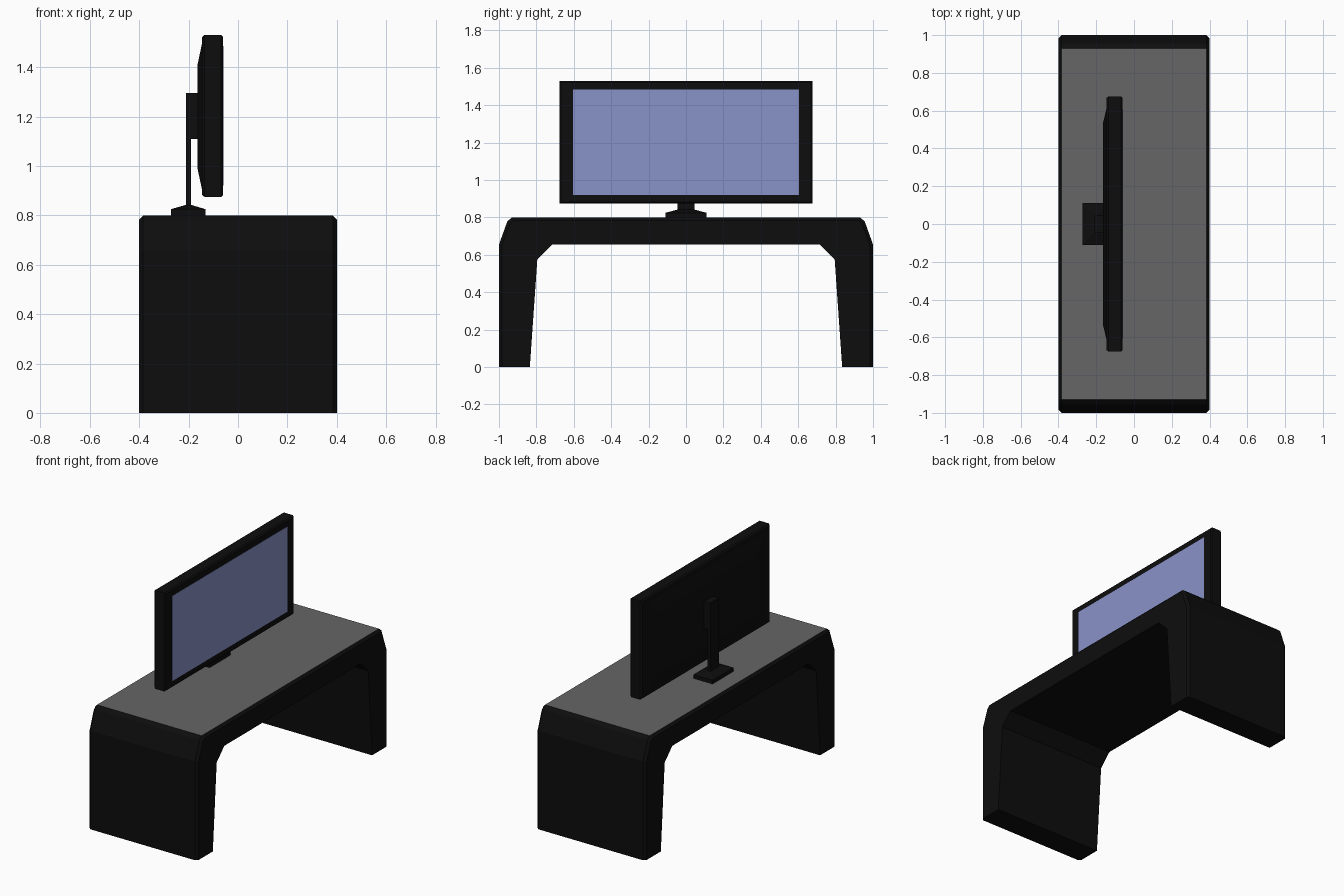
import bpy, bmesh

if "Cube" in bpy.data.objects:
    bpy.data.objects.remove(bpy.data.objects["Cube"])


def material(name, rgb):
    m = bpy.data.materials.new(name)
    m.diffuse_color = (*rgb, 1)
    m.use_nodes = True
    m.node_tree.nodes["Principled BSDF"].inputs["Base Color"].default_value = m.diffuse_color
    return m


BLACK = material("black", (0.004, 0.004, 0.004))
GREY = material("grey", (0.133, 0.133, 0.133))
BLUE = material("screen_blue", (0.25, 0.29, 0.58))


def loft(name, rings, mat):
    """Skin matching point rings and cap both ends."""
    bm = bmesh.new()
    loops = [[bm.verts.new(p) for p in ring] for ring in rings]
    n = len(loops[0])
    for a, b in zip(loops, loops[1:]):
        for i in range(n):
            j = (i + 1) % n
            bm.faces.new((a[i], a[j], b[j], b[i]))
    bm.faces.new(loops[0])
    bm.faces.new(loops[-1])
    bmesh.ops.recalc_face_normals(bm, faces=bm.faces)
    me = bpy.data.meshes.new(name)
    bm.to_mesh(me)
    bm.free()
    me.materials.append(mat)
    ob = bpy.data.objects.new(name, me)
    bpy.context.collection.objects.link(ob)
    return ob


def rect_x(x, hy, z0, z1):
    """Rectangle facing x, centred on y = 0."""
    return [(x, -hy, z0), (x, hy, z0), (x, hy, z1), (x, -hy, z1)]


def rect_z(z, x0, x1, hy):
    """Rectangle facing z, centred on y = 0."""
    return [(x0, -hy, z), (x1, -hy, z), (x1, hy, z), (x0, hy, z)]


# Desk: arched profile extruded along x, outer rim chamfered
def desk_ring(x, inset):
    d = inset
    half = [(0.715, 0.655), (0.795, 0.575), (0.835, 0),
            (1 - d, 0), (1 - d, 0.655 - d * 0.3),
            (0.955 - d * 0.9, 0.78 - d * 0.8), (0.93 - d * 0.4, 0.8 - d)]
    pts = half + [(-y, z) for y, z in reversed(half)]
    return [(x, y, z) for y, z in pts]


desk = loft("desk", [desk_ring(-0.4, 0.016), desk_ring(-0.384, 0),
                     desk_ring(0.384, 0), desk_ring(0.4, 0.016)], BLACK)

# Grey worktop face
desk.data.materials.append(GREY)
for f in desk.data.polygons:
    if f.normal.z > 0.99 and f.center.z > 0.79:
        f.material_index = 1

# Monitor housing: tapered back, chamfered slab
loft("monitor_housing", [
    rect_x(-0.165, 0.53, 0.995, 1.405),
    rect_x(-0.146, 0.61, 0.905, 1.495),
    rect_x(-0.146, 0.667, 0.883, 1.522),
    rect_x(-0.136, 0.675, 0.875, 1.53),
    rect_x(-0.068, 0.675, 0.875, 1.53),
    rect_x(-0.06, 0.667, 0.883, 1.522)], BLACK)

# Screen panel, almost flush with the bezel
loft("screen", [rect_x(-0.07, 0.605, 0.92, 1.485),
                rect_x(-0.0585, 0.605, 0.92, 1.485)], BLUE)

# Stand foot with sloped top
loft("stand_foot", [rect_z(0.8, -0.272, -0.132, 0.11),
                    rect_z(0.825, -0.272, -0.132, 0.11),
                    rect_z(0.842, -0.212, -0.188, 0.045)], BLACK)

# Stand post with the mount block behind the housing
post = [(-0.21, 0.835), (-0.19, 0.835), (-0.19, 1.11),
        (-0.155, 1.11), (-0.155, 1.295), (-0.21, 1.295)]
loft("stand_post", [[(x, y, z) for x, z in post] for y in (-0.045, 0.045)], BLACK)
